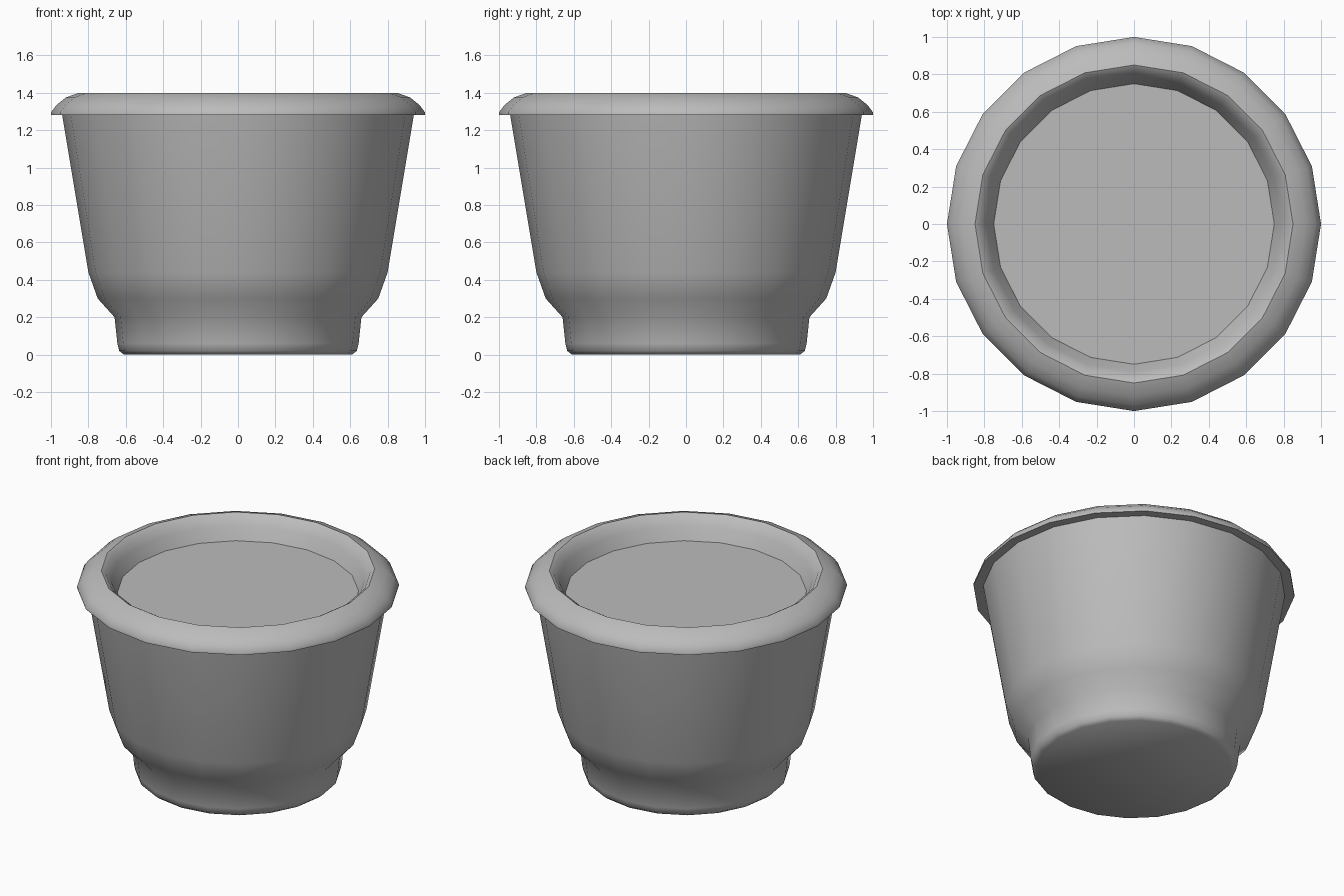
import bpy
import math

if "Cube" in bpy.data.objects:
    bpy.data.objects.remove(bpy.data.objects["Cube"], do_unlink=True)

SIDES = 20

grey = bpy.data.materials.new("plain_grey")
grey.use_nodes = True
colour = (0.5, 0.5, 0.5, 1)
grey.diffuse_color = colour
grey.node_tree.nodes["Principled BSDF"].inputs["Base Color"].default_value = colour


def lathe(name, profile, cap_start=False, cap_end=False):
    """Spin (radius, height) points, listed from bottom outside to top inside."""
    verts, faces = [], []
    for r, z in profile:
        for i in range(SIDES):
            a = math.tau * i / SIDES
            verts.append((r * math.cos(a), r * math.sin(a), z))
    for k in range(len(profile) - 1):
        for i in range(SIDES):
            j = (i + 1) % SIDES
            low, high = k * SIDES, (k + 1) * SIDES
            faces.append((low + i, low + j, high + j, high + i))
    if cap_start:
        faces.append(tuple(reversed(range(SIDES))))
    if cap_end:
        faces.append(tuple(range(len(verts) - SIDES, len(verts))))
    mesh = bpy.data.meshes.new(name)
    mesh.from_pydata(verts, [], faces)
    mesh.materials.append(grey)
    obj = bpy.data.objects.new(name, mesh)
    bpy.context.collection.objects.link(obj)
    bpy.ops.object.select_all(action="DESELECT")
    obj.select_set(True)
    bpy.context.view_layer.objects.active = obj
    bpy.ops.object.shade_smooth_by_angle(angle=math.radians(50))
    return obj


# Tapered cup with a stepped foot
lathe("cup_body", [(0.61, 0), (0.635, 0.02), (0.645, 0.06), (0.66, 0.2),
                   (0.75, 0.3), (0.80, 0.44), (0.94, 1.28)], cap_start=True)

# Rounded overhanging lip that turns down inside
lathe("rim", [(0.94, 1.28), (1.0, 1.28), (1.0, 1.295), (0.97, 1.335),
              (0.92, 1.375), (0.85, 1.4), (0.825, 1.385), (0.79, 1.33), (0.75, 1.25)])

# Flat surface inside the rim
lathe("inner_surface", [(0.75, 1.25)], cap_end=True)
